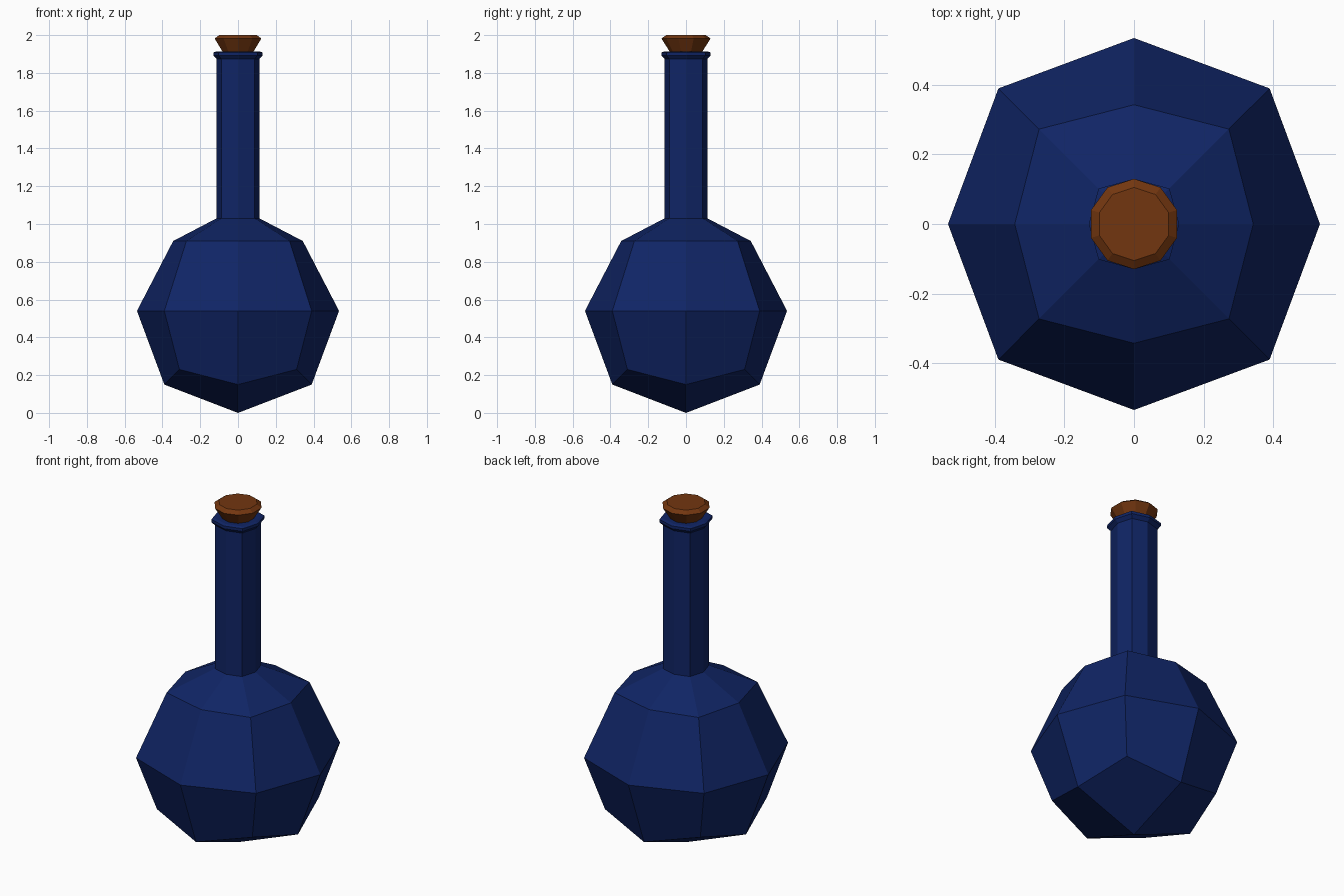
import bpy
import bmesh
from math import sin, cos, pi

cube = bpy.data.objects.get("Cube")
if cube:
    bpy.data.objects.remove(cube, do_unlink=True)


def material(name, colour):
    mat = bpy.data.materials.new(name)
    mat.use_nodes = True
    mat.diffuse_color = colour
    bsdf = mat.node_tree.nodes["Principled BSDF"]
    bsdf.inputs["Base Color"].default_value = colour
    bsdf.inputs["Roughness"].default_value = 0.6
    return mat


def add_object(name, bm, mat):
    bmesh.ops.recalc_face_normals(bm, faces=bm.faces)
    mesh = bpy.data.meshes.new(name)
    bm.to_mesh(mesh)
    bm.free()
    mesh.materials.append(mat)
    obj = bpy.data.objects.new(name, mesh)
    bpy.context.collection.objects.link(obj)
    return obj


def bridge(bm, rings):
    """Join consecutive rings of vertices with quads."""
    for low, high in zip(rings, rings[1:]):
        n = len(low)
        for i in range(n):
            j = (i + 1) % n
            bm.faces.new((low[i], low[j], high[j], high[i]))


def squared_ring(bm, axis, corner, z_axis, z_corner=None):
    """Eight points: axis points alternate with points on the diagonals."""
    ring = []
    for i in range(8):
        a = i * pi / 4
        r = corner * 2 ** 0.5 if i % 2 else axis
        z = z_corner if i % 2 and z_corner is not None else z_axis
        ring.append(bm.verts.new((r * cos(a), r * sin(a), z)))
    return ring


glass = material("dark blue glass", (0.005, 0.018, 0.13, 1))
cork = material("brown cork", (0.17, 0.037, 0.005, 1))

# Faceted flask body, shoulder, neck
bm = bmesh.new()
body = [
    squared_ring(bm, 0.39, 0.31, 0.15, 0.23),
    squared_ring(bm, 0.535, 0.39, 0.54),
    squared_ring(bm, 0.343, 0.273, 0.91),
    squared_ring(bm, 0.113, 0.088, 1.03),
    squared_ring(bm, 0.113, 0.088, 1.875),
]
bridge(bm, body)
# Bottom: four quads meeting in one point
tip = bm.verts.new((0, 0, 0))
base = body[0]
for i in range(0, 8, 2):
    bm.faces.new((tip, base[i], base[i + 1], base[(i + 2) % 8]))
add_object("flask_body", bm, glass)

# Flared lip at the mouth
bm = bmesh.new()
lip = [
    squared_ring(bm, 0.113, 0.088, 1.873),
    squared_ring(bm, 0.13, 0.102, 1.892),
    squared_ring(bm, 0.13, 0.102, 1.908),
    squared_ring(bm, 0.115, 0.09, 1.914),
]
bridge(bm, lip)
bm.faces.new(lip[-1])
add_object("flask_lip", bm, glass)

# Ten-sided stopper, tapered with a bevelled top
bm = bmesh.new()
stopper = []
for r, z in ((0.08, 1.89), (0.086, 1.912), (0.13, 1.982), (0.105, 2.0)):
    stopper.append([bm.verts.new((r * sin(i * pi / 5), r * cos(i * pi / 5), z))
                    for i in range(10)])
bridge(bm, stopper)
bm.faces.new(stopper[0])
bm.faces.new(stopper[-1])
add_object("stopper", bm, cork)
